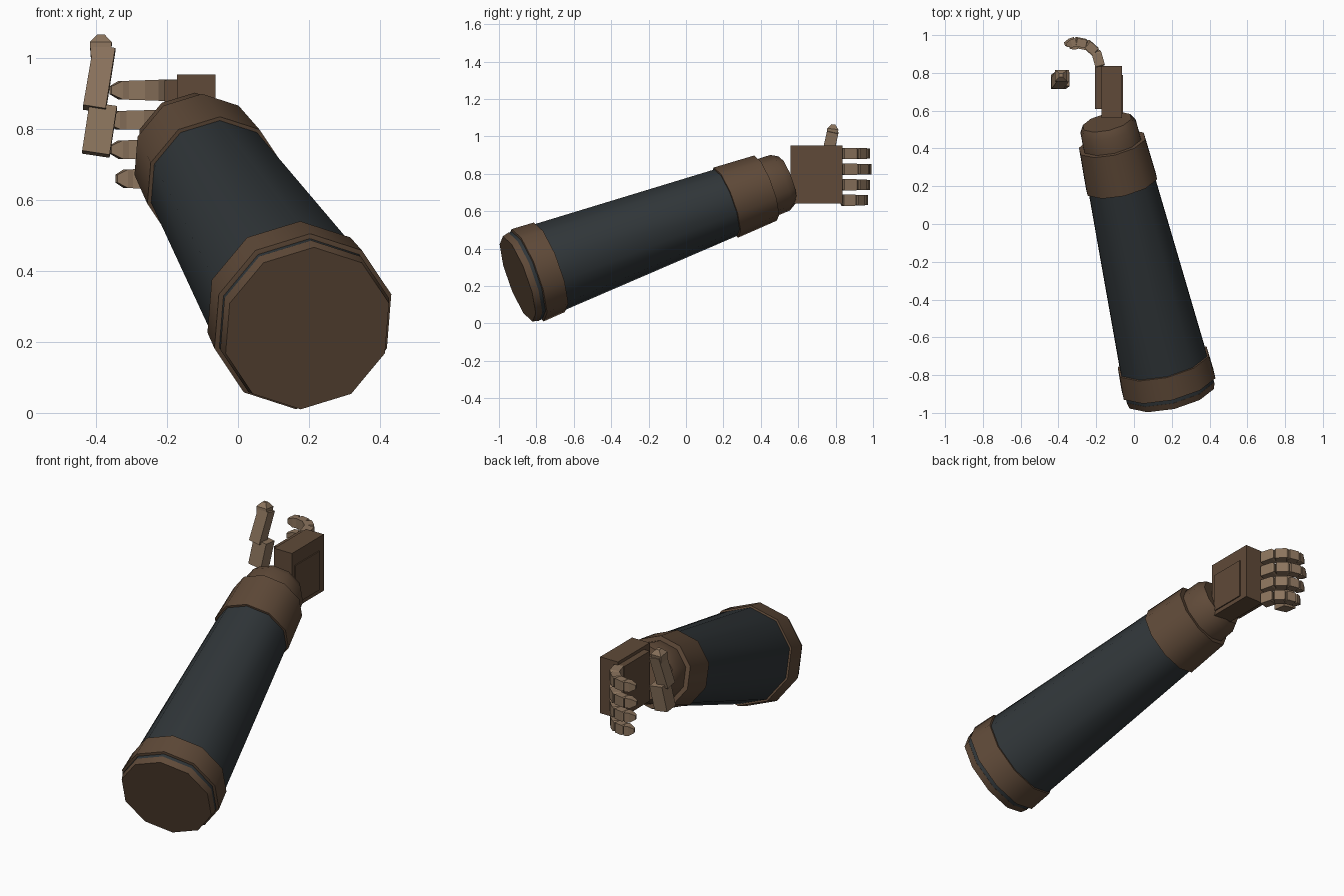
import bpy, bmesh, math
from mathutils import Vector

if "Cube" in bpy.data.objects:
    bpy.data.objects.remove(bpy.data.objects["Cube"])


def material(name, rgb):
    m = bpy.data.materials.new(name)
    m.diffuse_color = (*rgb, 1)
    m.use_nodes = True
    m.node_tree.nodes["Principled BSDF"].inputs["Base Color"].default_value = m.diffuse_color
    return m


BROWN = material("brown_leather", (0.115, 0.068, 0.04))
DARK = material("dark_cloth", (0.030, 0.037, 0.041))
TAN = material("tan_joint", (0.26, 0.175, 0.11))

# Forearm axis, with one polygon corner pointing up
ORIGIN = Vector((0.195, -0.90, 0.238))
AXIS = Vector((-0.215, 0.917, 0.336)).normalized()
UP = (Vector((0, 0, 1)) - AXIS * AXIS.z).normalized()
SIDE = AXIS.cross(UP)


def finish(name, bm, mat, smooth=False):
    bmesh.ops.recalc_face_normals(bm, faces=bm.faces)
    me = bpy.data.meshes.new(name)
    bm.to_mesh(me)
    bm.free()
    ob = bpy.data.objects.new(name, me)
    bpy.context.collection.objects.link(ob)
    me.materials.append(mat)
    if smooth:
        bpy.ops.object.select_all(action='DESELECT')
        ob.select_set(True)
        bpy.context.view_layer.objects.active = ob
        bpy.ops.object.shade_smooth_by_angle(angle=math.radians(40))
    return ob


def loft(bm, rings):
    """Skin a list of point rings and cap both ends."""
    rows = [[bm.verts.new(p) for p in r] for r in rings]
    n = len(rows[0])
    for a, b in zip(rows, rows[1:]):
        for i in range(n):
            j = (i + 1) % n
            bm.faces.new((a[i], a[j], b[j], b[i]))
    bm.faces.new(rows[0])
    bm.faces.new(rows[-1])


def arm_part(name, profile, mat, sides=10):
    """Ten-sided solid on the forearm axis from (distance, radius) pairs."""
    bm = bmesh.new()
    angles = [2 * math.pi * i / sides for i in range(sides)]
    loft(bm, [[ORIGIN + AXIS * t + (UP * math.cos(a) + SIDE * math.sin(a)) * r
               for a in angles] for t, r in profile])
    return finish(name, bm, mat, True)


def bar(bm, a, b, side, stations):
    """Square bar from a to b; stations are (fraction, width along side, depth)."""
    a, b = Vector(a), Vector(b)
    d = (b - a).normalized()
    s = (Vector(side) - d * d.dot(Vector(side))).normalized()
    n = d.cross(s)
    loft(bm, [[a.lerp(b, f) + s * w / 2 * i + n * h / 2 * j
               for i, j in ((1, 1), (-1, 1), (-1, -1), (1, -1))]
              for f, w, h in stations])


def box(name, lo, hi, mat):
    bm = bmesh.new()
    bmesh.ops.create_cube(bm, size=1)
    for v in bm.verts:
        v.co = [l + (h - l) * (c + 0.5) for l, h, c in zip(lo, hi, v.co)]
    return finish(name, bm, mat)


# Forearm
arm_part("elbow_cap", [(0, 0.242), (0.035, 0.25)], BROWN)
arm_part("sleeve", [(0.033, 0.249), (0.19, 0.244), (1.25, 0.186)], DARK)
arm_part("elbow_cuff", [(0.055, 0.25), (0.058, 0.262), (0.185, 0.254), (0.187, 0.24)], BROWN)
arm_part("wrist_cuff", [(1.212, 0.18), (1.214, 0.199), (1.445, 0.185), (1.447, 0.155)], BROWN)
arm_part("wrist", [(1.43, 0.162), (1.53, 0.158), (1.57, 0.135)], BROWN)

# Palm with raised back plate and inner pad
box("palm", (-0.172, 0.56, 0.642), (-0.064, 0.837, 0.952), BROWN)
box("hand_back_plate", (-0.07, 0.582, 0.665), (-0.058, 0.79, 0.878), BROWN)
box("palm_pad", (-0.207, 0.61, 0.66), (-0.17, 0.835, 0.935), BROWN)

# Four curled fingers, bending toward -x
PATH = [(0, 0), (-0.022, 0.077), (-0.072, 0.122), (-0.132, 0.134), (-0.188, 0.116)]
BASE = (-0.178, 0.833)
FINGERS = (("index", 0.908, 0.97), ("middle", 0.824, 1.02),
           ("ring", 0.741, 0.97), ("little", 0.659, 0.88))
for label, z, k in FINGERS:
    bm = bmesh.new()
    pts = [Vector((BASE[0] + x * k, BASE[1] + y * k, z)) for x, y in PATH]
    for i in range(3):
        w = 0.060 - 0.003 * i
        h = 0.052 - 0.004 * i
        bar(bm, pts[i], pts[i + 1], (0, 0, 1),
            [(0.0, w * 0.8, h * 0.8), (0.08, w, h), (0.94, w, h), (1.06, w * 0.8, h * 0.8)])
    bar(bm, pts[3], pts[4], (0, 0, 1),
        [(0, 0.052, 0.042), (0.45, 0.052, 0.042), (0.97, 0.022, 0.02)])
    finish(label + "_finger", bm, TAN)

# Raised thumb: base, long joint and pointed tip
bm = bmesh.new()
bar(bm, (-0.400, 0.752, 0.728), (-0.379, 0.768, 0.865), (1, 0, 0),
    [(0, 0.078, 0.075), (1, 0.078, 0.075)])
bar(bm, (-0.404, 0.747, 0.855), (-0.376, 0.785, 1.025), (1, 0, 0),
    [(0, 0.064, 0.064), (1, 0.062, 0.062)])
bar(bm, (-0.386, 0.780, 1.00), (-0.386, 0.788, 1.064), (1, 0, 0),
    [(0, 0.056, 0.056), (0.62, 0.062, 0.06), (1, 0.02, 0.02)])
finish("thumb", bm, TAN)
